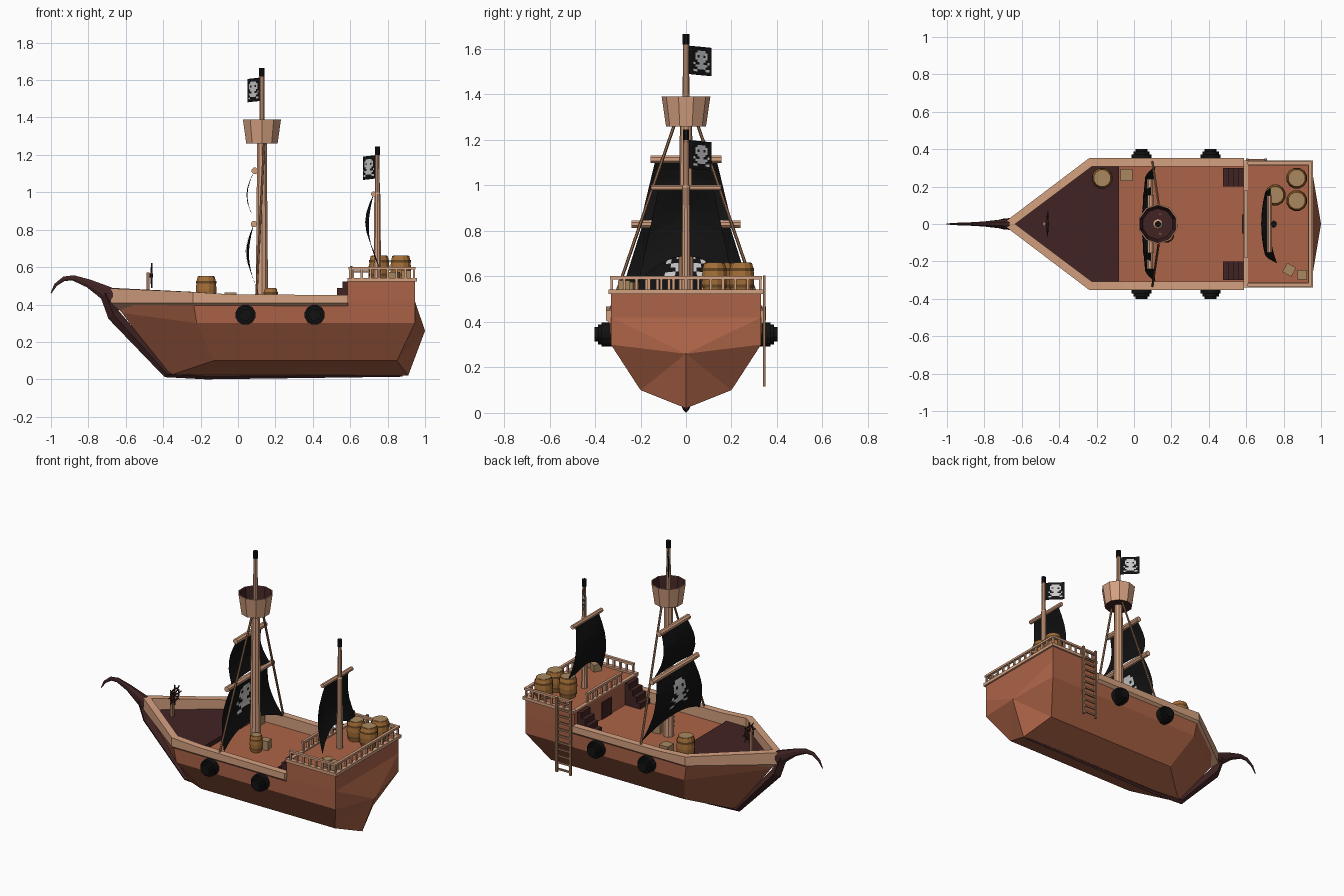
import bpy, bmesh, math
from mathutils import Vector, Matrix

if "Cube" in bpy.data.objects:
    bpy.data.objects.remove(bpy.data.objects["Cube"])

def mat(name, r, g, b):
    m = bpy.data.materials.new(name)
    lin = [((c / 255 + 0.055) / 1.055) ** 2.4 for c in (r, g, b)]
    m.diffuse_color = (*lin, 1)
    m.use_nodes = True
    m.node_tree.nodes["Principled BSDF"].inputs["Base Color"].default_value = m.diffuse_color
    return m

HULL = mat("hull red brown", 172, 99, 71)
TAN = mat("light tan wood", 212, 160, 128)
DARK = mat("dark maroon wood", 66, 36, 36)
BLACK = mat("black", 17, 17, 18)
GREY = mat("emblem grey", 200, 200, 200)
CASK = mat("barrel wood", 166, 112, 56)
HOOP = mat("barrel hoop", 105, 72, 36)
LID = mat("barrel lid", 168, 136, 96)
ROPE = mat("ladder brown", 160, 116, 86)

class Part:
    """Collects geometry for one named object."""
    def __init__(self, name, *mats):
        self.name, self.mats, self.bm = name, mats, bmesh.new()

    def face(self, pts, mi=0):
        pts = [q for k, q in enumerate(pts) if q not in pts[:k]]
        if len(pts) < 3:
            return
        f = self.bm.faces.new([self.bm.verts.new(p) for p in pts])
        f.material_index = mi

    def box(self, x0, x1, y0, y1, z0, z1, rot=0):
        c = Vector(((x0 + x1) / 2, (y0 + y1) / 2, (z0 + z1) / 2))
        m = Matrix.Translation(c) @ Matrix.Rotation(rot, 4, 'Z') @ Matrix.Diagonal((x1 - x0, y1 - y0, z1 - z0, 1))
        bmesh.ops.create_cube(self.bm, size=1, matrix=m)

    def tube(self, pts, radii, n=8, flat=1, mi=0, cap=True):
        """Rings of n points along a path; flat scales the width in y."""
        pts = [Vector(p) for p in pts]
        rings = []
        for i, p in enumerate(pts):
            d = pts[min(i + 1, len(pts) - 1)] - pts[max(i - 1, 0)]
            q = d.to_track_quat('Z', 'Y')
            ring = []
            for k in range(n):
                a = math.tau * (k + 0.5 * (n != 4)) / n
                o = q @ Vector((math.cos(a), math.sin(a), 0)) * radii[i]
                o.y *= flat
                ring.append(self.bm.verts.new(p + o))
            rings.append(ring)
        for a, b in zip(rings, rings[1:]):
            for k in range(n):
                f = self.bm.faces.new((a[k], a[(k + 1) % n], b[(k + 1) % n], b[k]))
                f.material_index = mi
        if cap:
            for r in (rings[0][::-1], rings[-1]):
                self.bm.faces.new(r).material_index = mi

    def rod(self, a, b, r, n=6):
        self.tube([a, b], [r, r], n)

    def done(self, mirror=False, fix=True):
        if mirror:
            g = bmesh.ops.duplicate(self.bm, geom=self.bm.verts[:] + self.bm.edges[:] + self.bm.faces[:])["geom"]
            for v in [v for v in g if isinstance(v, bmesh.types.BMVert)]:
                v.co.y *= -1
        bmesh.ops.remove_doubles(self.bm, verts=self.bm.verts[:], dist=0.0002)
        if fix:
            bmesh.ops.recalc_face_normals(self.bm, faces=self.bm.faces[:])
        me = bpy.data.meshes.new(self.name)
        self.bm.to_mesh(me)
        for m in self.mats:
            me.materials.append(m)
        ob = bpy.data.objects.new(self.name, me)
        bpy.context.collection.objects.link(ob)

# Hull: rows from rail height down to the keel, bow / shoulder / stern
rows = [[(-.70, 0, .44), (-.24, .338, .42), (.945, .33, .42)],
        [(-.62, 0, .355), (-.22, .33, .30), (.945, .33, .30)],
        [(-.37, 0, .02), (-.13, .20, .10), (.85, .20, .10)],
        [(-.37, 0, .02), (-.37, 0, .02), (.91, 0, .02)]]
p = Part("hull", HULL)
for a, b in zip(rows, rows[1:]):
    for i in (0, 1):
        p.face([a[i], a[i + 1], b[i + 1], b[i]])
    p.face([a[2], b[2], (1, 0, .26)])           # bulging transom
p.face([(.945, .33, .42), (.945, 0, .42), (1, 0, .26)])
p.done(mirror=True)

# Decks and stern cabin
p = Part("main_deck", HULL); p.box(-.09, .6, -.325, .325, .35, .38); p.done()
p = Part("stern_cabin", HULL); p.box(.585, .945, -.33, .33, .37, .53); p.done()
p = Part("foredeck", DARK)
plan = [(-.66, 0), (-.225, -.325), (-.08, -.325), (-.08, .325), (-.225, .325)]
p.face([(x, y, .41) for x, y in plan])
p.face([(-.08, -.32, .37), (-.08, .32, .37), (-.08, .32, .41), (-.08, -.32, .41)])
p.done(fix=False)
p = Part("cabin_door", DARK); p.box(.578, .59, -.05, .05, .38, .49); p.done()

# Bulwark rail around the open decks
p = Part("bulwark_rail", TAN)
sect = [((-.705, 0), (-.635, 0), .487), ((-.24, .352), (-.225, .308), .467),
        ((-.05, .352), (-.05, .308), .455), ((.588, .352), (.588, .308), .45)]
loops = [[(*o, .408), (*o, t), (*i, t), (*i, .37)] for o, i, t in sect]
for a, b in zip(loops, loops[1:]):
    for k in range(4):
        p.face([a[k], a[(k + 1) % 4], b[(k + 1) % 4], b[k]])
p.face(loops[-1])
p.done(mirror=True)

# Trim and railing on the stern deck
p = Part("stern_trim", TAN)
for s in (-1, 1):
    p.box(.585, .957, min(s * .312, s * .34), max(s * .312, s * .34), .522, .542)
p.box(.93, .957, -.34, .34, .522, .542)
p.box(.585, .61, -.34, .34, .522, .538)
p.done()
p = Part("stern_railing", TAN)
def post(x, y): p.box(x - .006, x + .006, y - .006, y + .006, .53, .59)
for s in (-1, 1):
    for i in range(8):
        post(.615 + i * .0465, s * .326)
    p.box(.608, .95, s * .326 - .009, s * .326 + .009, .587, .601)
for i in range(1, 12):
    post(.941, -.326 + i * .0543)
p.box(.932, .95, -.335, .335, .587, .601)
for i in range(8):
    post(.6, -.175 + i * .05)
p.box(.592, .608, -.183, .183, .587, .601)
p.done()

# Stairs to the stern deck
p = Part("stairs", DARK)
for s in (-.25, .25):
    for i in range(4):
        p.box(.475 + .0275 * i, .59, s - .05, s + .05, .37, .38 + .036 * (i + 1))
p.done()

# Bowsprit, stem and keel
p = Part("bowsprit", DARK)
p.tube([(-1, 0, .46), (-.975, 0, .505), (-.93, 0, .538), (-.88, 0, .542), (-.80, 0, .513), (-.74, 0, .48), (-.67, 0, .44)],
       [.003, .009, .013, .016, .024, .036, .05], 8, .6)
p.done()
p = Part("stem_and_keel", DARK)
p.tube([(-.71, 0, .46), (-.665, 0, .345), (-.38, 0, .03), (-.17, 0, .015), (.88, 0, .024)],
       [.03, .035, .022, .015, .01], 4, .9)
p.done()

# Masts with black caps
def mast(name, x, zs, rs):
    m = Part(name, TAN, BLACK)
    m.tube([(x, 0, z) for z in zs], rs, 10)
    m.tube([(x, 0, zs[-1] - .01), (x, 0, zs[-1] + .035)], [rs[-1] + .003] * 2, 8, mi=1)
    m.done()
mast("main_mast", .128, [.38, 1.27, 1.28, 1.63], [.035, .027, .016, .013])
mast("rear_mast", .745, [.53, .99, 1.0, 1.21], [.021, .017, .014, .012])

# Crow's nest: open bucket with dark inside
p = Part("lookout_basket", TAN, DARK)
p.tube([(.128, 0, 1.26), (.128, 0, 1.39)], [.088, .107], 10, cap=False)
p.tube([(.128, 0, 1.39), (.128, 0, 1.3901)], [.107, .1], 10, cap=False)
p.tube([(.128, 0, 1.389), (.128, 0, 1.262)], [.1, .082], 10, mi=1, cap=False)
for z, s in ((1.261, -1), (1.27, 1)):
    p.face([(.128 + .086 * math.cos(s * math.tau * (k + .5) / 10), .086 * math.sin(s * math.tau * (k + .5) / 10), z)
            for k in range(10)], 1)
p.done(fix=False)

# Sails and flags: curved sheets with a pixel emblem on both sides
BITS = ["..####..", ".######.", ".#.##.#.", ".######.", "..####..", "#..##..#", ".######.", "..####..", "##....##"]
def sheet(name, surf, nu, nv, normal, emblem=None):
    m = Part(name, BLACK, GREY)
    n = Vector(normal)
    def quad(u0, u1, v0, v1, off, mi):
        m.face([surf(u, v) + n * off for u, v in ((u0, v0), (u1, v0), (u1, v1), (u0, v1))], mi)
    for i in range(nu):
        for j in range(nv):
            quad(i / nu, (i + 1) / nu, j / nv, (j + 1) / nv, 0, 0)
    if emblem:
        u0, u1, v0, v1 = emblem
        du, dv = (u1 - u0) / 8, (v1 - v0) / 9
        for r, line in enumerate(BITS):
            for c, ch in enumerate(line):
                if ch == '#':
                    for off in (-.004, .004):
                        quad(u0 + c * du, u0 + (c + 1) * du, v0 + r * dv, v0 + (r + 1) * dv, off, 1)
    m.done(fix=False)

def sail(x, zt, zb, wt, wb, bulge, arch, sweep):
    def f(u, v):
        u = 2 * u - 1
        z = zt + (zb + arch * (1 - u * u) - zt) * v
        return Vector((x - bulge * math.sin(math.pi * v) + sweep * u * u * v, u * (wt + (wb - wt) * v), z))
    return f
sheet("upper_sail", sail(.085, 1.11, .84, .135, .2, .04, .02, .01), 8, 6, (1, 0, 0))
sheet("lower_sail", sail(.085, .83, .45, .19, .31, .04, .08, .03), 16, 12, (1, 0, 0), (.33, .67, .2, .75))
sheet("rear_sail", sail(.725, .99, .57, .12, .21, .045, .12, .04), 8, 6, (1, 0, 0))

def flag(x, zt):
    def f(u, v):
        return Vector((x - .008 - .067 * u + .006 * math.sin(6 * u), .01 + .103 * u, zt - .01 * u - .125 * v))
    return f
sheet("main_flag", flag(.128, 1.615), 6, 1, (.84, .54, 0), (.2, .88, .14, .88))
sheet("rear_flag", flag(.745, 1.2), 6, 1, (.84, .54, 0), (.2, .88, .14, .88))

p = Part("yards", TAN)
for x, z, w, r in ((.09, 1.115, .155, .018), (.085, .83, .24, .018), (.725, .99, .153, .014)):
    p.rod((x, -w, z), (x, w, z), r, 8)
p.done()
p = Part("rigging_ropes", ROPE)
p.rod((.14, .05, 1.27), (.098, .335, .44), .007)
p.done(mirror=True)

# Cannons
p = Part("cannons", BLACK)
for x in (.04, .41):
    p.tube([(x, y, .345) for y in (.32, .372, .3721, .387, .3871, .402)], [.055, .055, .045, .045, .033, .033], 12)
p.done(mirror=True)

# Barrels
def barrel(x, y, z, r, h):
    m = Part("barrel", CASK, HOOP, LID)
    prof = [(0, .82), (.2, .94), (.5, 1), (.8, .94), (1, .82)]
    m.tube([(x, y, z + t * h) for t, _ in prof], [r * k for _, k in prof], 12)
    for t in (.22, .78):
        m.tube([(x, y, z + (t - .05) * h), (x, y, z + (t + .05) * h)], [r * .98] * 2, 12, mi=1, cap=False)
    m.tube([(x, y, z + h - .004), (x, y, z + h + .002)], [r * .74] * 2, 12, mi=2)
    m.done()
for b in ((.87, .245, .53, .057, .13), (.87, .125, .53, .057, .13), (.755, .155, .53, .057, .13),
          (-.17, .245, .41, .057, .14), (.175, -.06, .38, .04, .105)):
    barrel(*b)

# Crates
p = Part("crates", LID)
for x, y, z, s, h, a in ((-.04, .262, .38, .065, .085, 0), (.205, .0, .38, .05, .06, .2),
                         (.83, -.245, .53, .055, .045, -.5), (.9, -.272, .53, .052, .052, 0)):
    p.box(x - s / 2, x + s / 2, y - s / 2, y + s / 2, z, z + h, a)
p.done()

# Steering wheel on its post
p = Part("steering_wheel", DARK)
c = Vector((-.462, 0, .555))
def rim(k, r): return c + Vector((0, math.cos(math.tau * k / 12) * r, math.sin(math.tau * k / 12) * r))
for k in range(12):
    p.rod(rim(k, .042), rim(k + 1, .042), .006, 5)
for k in range(0, 24, 3):
    p.rod(c, rim(k / 2, .066), .004, 5)
p.rod((-.49, 0, .555), (-.455, 0, .555), .01)
p.done()
p = Part("wheel_post", ROPE); p.box(-.49, -.472, -.012, .012, .405, .57); p.done()

# Boarding ladder on the far side
p = Part("ladder", ROPE)
for x in (.605, .705):
    p.box(x - .007, x + .007, .338, .35, .115, .605)
for i in range(11):
    p.box(.605, .705, .34, .348, .13 + i * .044, .142 + i * .044)
p.done()
